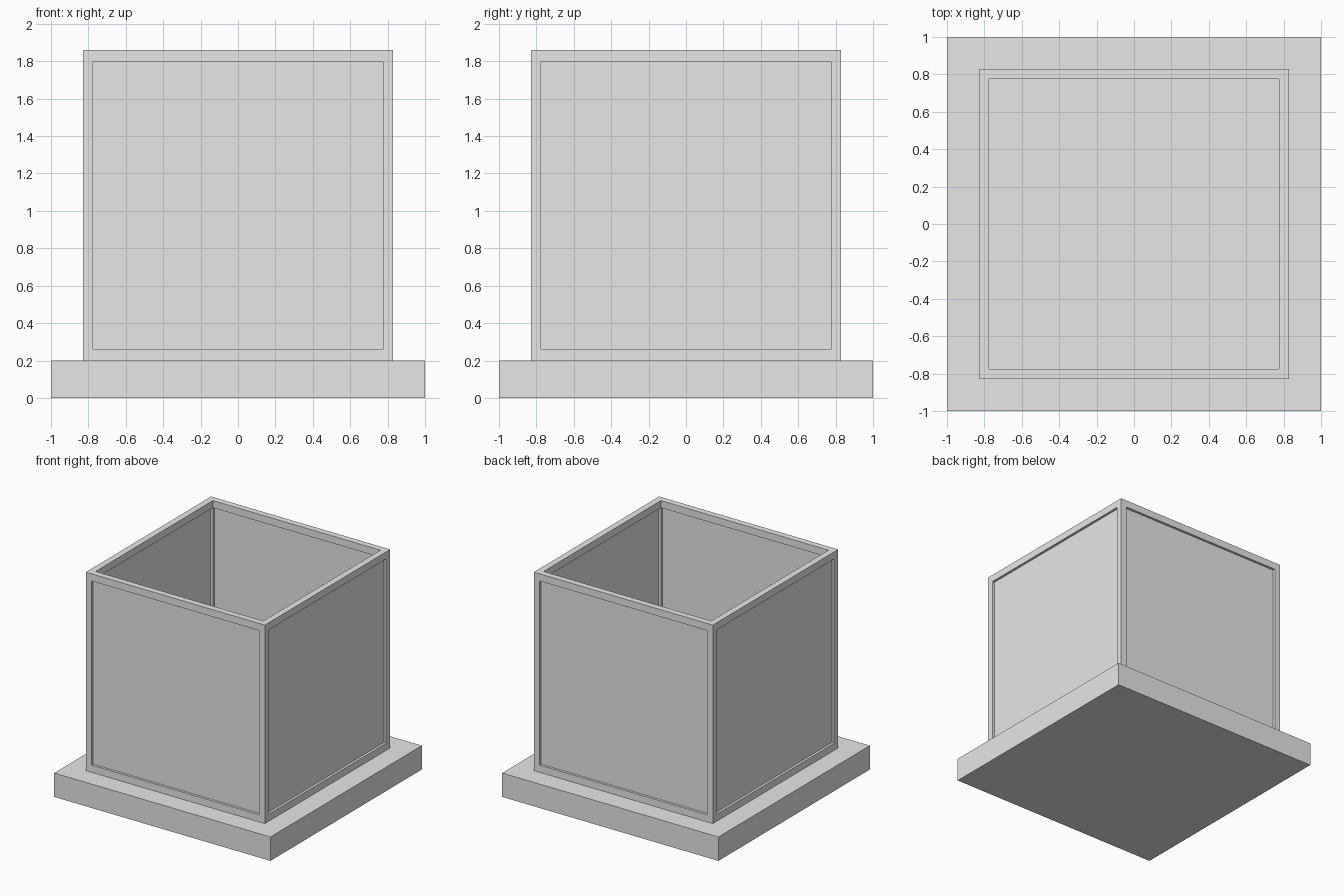
import bpy

if "Cube" in bpy.data.objects:
    bpy.data.objects.remove(bpy.data.objects["Cube"], do_unlink=True)

# Single neutral colour
grey = bpy.data.materials.new("light_grey")
grey.use_nodes = True
colour = (0.8, 0.8, 0.8, 1)
grey.diffuse_color = colour
grey.node_tree.nodes["Principled BSDF"].inputs["Base Color"].default_value = colour

BASE_TOP, TOP = 0.20, 1.86
OUTER, INNER = 0.828, 0.775          # half widths of the frame and its openings
SILL, HEAD = 0.26, 1.80              # heights of the side openings
MID = (OUTER + INNER) / 2
PANE = 0.006                         # half thickness of a panel


def box(name, half_x, half_y, z0, z1, x=0, y=0):
    bpy.ops.mesh.primitive_cube_add(size=2, location=(x, y, (z0 + z1) / 2))
    ob = bpy.context.object
    ob.name = name
    ob.scale = (half_x, half_y, (z1 - z0) / 2)
    bpy.ops.object.transform_apply(location=False, rotation=False, scale=True)
    ob.data.materials.append(grey)
    return ob


# Plinth
box("base", 1, 1, 0, BASE_TOP)

# Open frame: a block with a square tunnel cut along each axis
frame = box("frame", OUTER, OUTER, BASE_TOP, TOP)
tunnels = [
    box("tunnel_side", 1.2, INNER, SILL, HEAD),
    box("tunnel_front", INNER, 1.2, SILL, HEAD),
    box("tunnel_top", INNER, INNER, 0.1, 2.1),
]
bpy.context.view_layer.objects.active = frame
for tunnel in tunnels:
    tunnel.hide_render = True
    cut = frame.modifiers.new("cut", "BOOLEAN")
    cut.operation = "DIFFERENCE"
    cut.solver = "EXACT"
    cut.object = tunnel
    bpy.ops.object.modifier_apply(modifier=cut.name)
for tunnel in tunnels:
    bpy.data.objects.remove(tunnel, do_unlink=True)

# Thin panels set halfway into the frame
for name, side in (("front", -1), ("back", 1)):
    box(name + "_panel", INNER, PANE, SILL, HEAD, y=side * MID)
for name, side in (("right", -1), ("left", 1)):
    box(name + "_panel", PANE, INNER, SILL, HEAD, x=side * MID)
